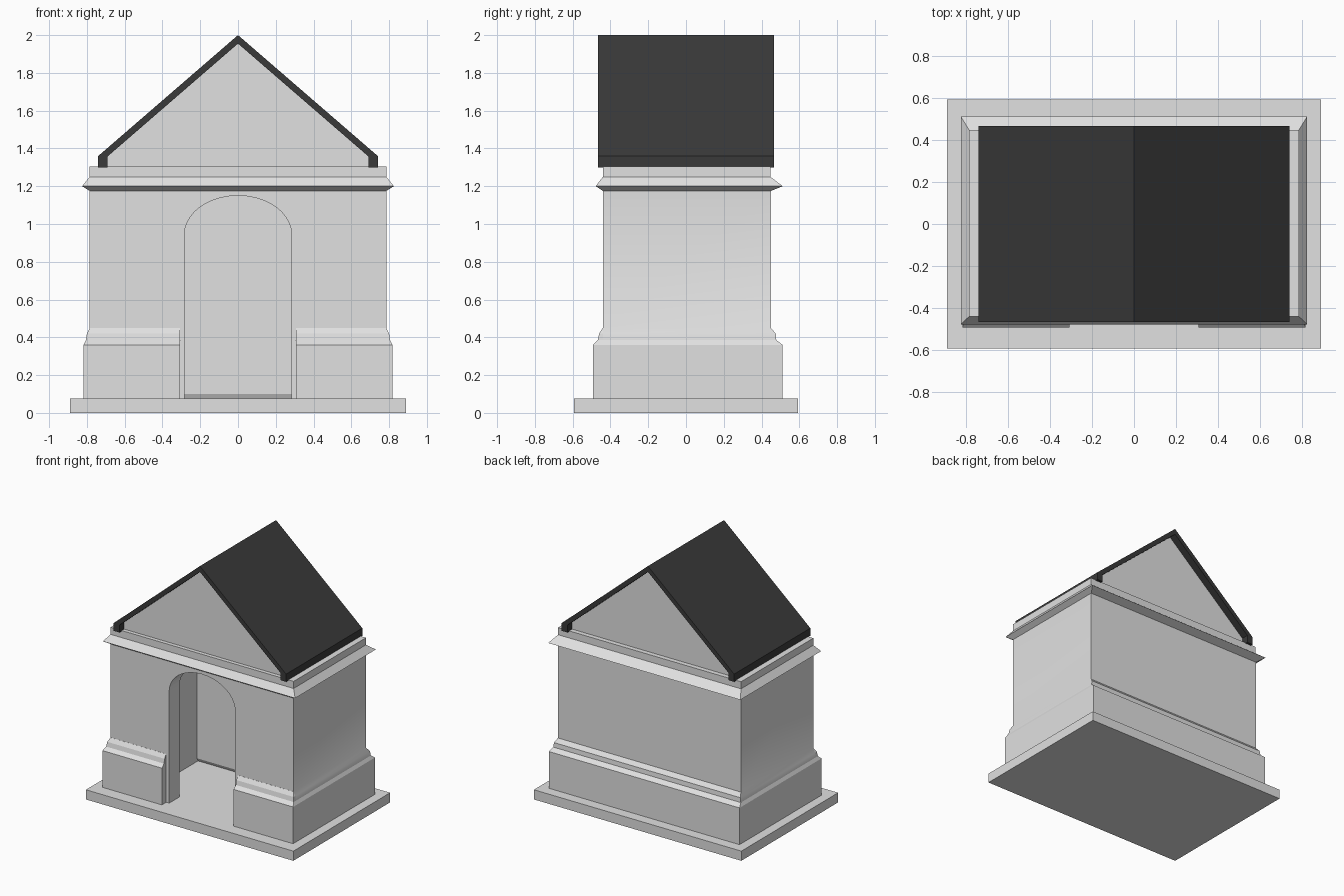
import bpy, bmesh, math

cube = bpy.data.objects.get("Cube")
if cube:
    bpy.data.objects.remove(cube, do_unlink=True)


def material(name, value):
    m = bpy.data.materials.new(name)
    m.use_nodes = True
    color = (value, value, value, 1)
    m.diffuse_color = color
    m.node_tree.nodes["Principled BSDF"].inputs["Base Color"].default_value = color
    return m


STONE = material("light stone", 0.75)
SLATE = material("dark slate", 0.042)


def finish(bm, name, mat):
    bmesh.ops.recalc_face_normals(bm, faces=bm.faces)
    mesh = bpy.data.meshes.new(name)
    bm.to_mesh(mesh)
    bm.free()
    mesh.materials.append(mat)
    ob = bpy.data.objects.new(name, mesh)
    bpy.context.collection.objects.link(ob)
    return ob


def stack(name, levels, mat=STONE):
    """Skin a stack of rectangles given as (z, x0, x1, y0, y1)."""
    bm = bmesh.new()
    rings = [[bm.verts.new(p) for p in
              ((a, c, z), (b, c, z), (b, d, z), (a, d, z))]
             for z, a, b, c, d in levels]
    bm.faces.new(rings[0][::-1])
    bm.faces.new(rings[-1])
    for low, high in zip(rings, rings[1:]):
        for i in range(4):
            j = (i + 1) % 4
            bm.faces.new((low[i], low[j], high[j], high[i]))
    return finish(bm, name, mat)


def prism(name, profile, axis, start, end, mat=STONE):
    """Extrude a profile along x (y, z points) or y (x, z points)."""
    bm = bmesh.new()

    def place(p, t):
        return (t, p[0], p[1]) if axis == "x" else (p[0], t, p[1])

    a = [bm.verts.new(place(p, start)) for p in profile]
    b = [bm.verts.new(place(p, end)) for p in profile]
    bm.faces.new(a)
    bm.faces.new(b[::-1])
    for i in range(len(a)):
        j = (i + 1) % len(a)
        bm.faces.new((a[i], b[i], b[j], a[j]))
    return finish(bm, name, mat)


def carve(target, cutter):
    cutter.hide_render = True
    mod = target.modifiers.new("carve", "BOOLEAN")
    mod.operation = "DIFFERENCE"
    mod.solver = "EXACT"
    mod.object = cutter
    bpy.context.view_layer.objects.active = target
    bpy.ops.object.modifier_apply(modifier=mod.name)
    bpy.data.objects.remove(cutter, do_unlink=True)


# Ground slab
stack("base_slab", [(z, -0.89, 0.89, -0.593, 0.593) for z in (0, 0.075)])

# Walls with stepped plinth at sides and back, and the cornice
FRONT = -0.44
wall_levels = [(0.07, 0.818, FRONT, 0.512), (0.36, 0.818, FRONT, 0.512),
               (0.385, 0.805, FRONT, 0.478), (0.42, 0.8, FRONT, 0.475),
               (0.45, 0.785, FRONT, 0.449), (1.175, 0.785, FRONT, 0.449),
               (1.2, 0.825, -0.478, 0.512), (1.25, 0.785, FRONT, 0.447),
               (1.305, 0.785, FRONT, 0.447)]
walls = stack("walls", [(z, -x, x, y0, y1) for z, x, y0, y1 in wall_levels])

# Soft blend from the side plinth into the side walls
for f in walls.data.polygons:
    f.use_smooth = abs(f.normal.x) > 0.5 and 0.385 < f.center.z < 1.175

# Room and arched doorway
room = prism("room_cutter", [(-0.31, 0.05), (0.265, 0.05), (0.24, 0.1),
                             (0.24, 1.16), (-0.31, 1.16)], "x", -0.52, 0.52)
carve(walls, room)
arch = [(-0.283, 0.05), (0.283, 0.05)]
STEPS = 20
for i in range(STEPS + 1):
    t = math.pi * i / STEPS
    arch.append((0.283 * math.cos(t), 0.945 + 0.205 * math.sin(t)))
carve(walls, prism("doorway_cutter", arch, "y", -0.7, -0.2))

# Front plinth blocks on both sides of the doorway
plinth_levels = [(0.07, 0.818, -0.493), (0.36, 0.818, -0.493),
                 (0.385, 0.805, -0.467), (0.42, 0.8, -0.46),
                 (0.45, 0.785, FRONT - 0.001)]
for side, s in (("left", 1), ("right", -1)):
    stack(side + "_front_plinth",
          [(z, *sorted((s * 0.308, s * x)), y, FRONT)
           for z, x, y in plinth_levels])

# Gable block under the roof
prism("gable", [(-0.7, 1.3), (0.7, 1.3), (0.7, 1.355), (0, 1.96),
                (-0.7, 1.355)], "y", -0.41, 0.41)

# Folded roof with turned-down eaves
half = [(0.74, 1.36), (0.74, 1.3), (0.69, 1.3), (0.69, 1.358)]
outline = [(0, 2)] + half + [(0, 1.955)] + [(-x, z) for x, z in half[::-1]]
prism("roof", outline, "y", -0.467, 0.467, SLATE)
